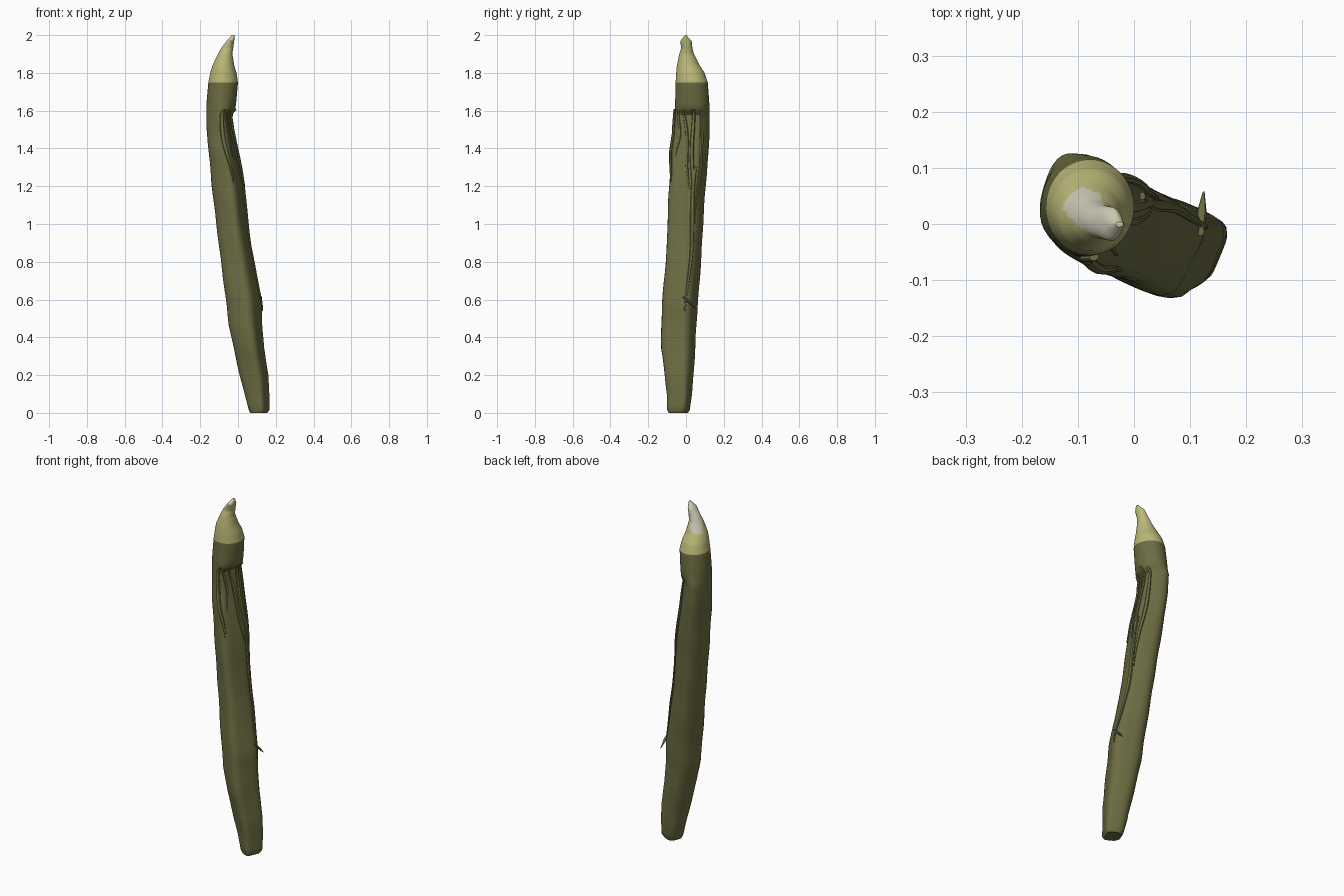
import bpy, bmesh, math
from mathutils import Vector

if "Cube" in bpy.data.objects:
    bpy.data.objects.remove(bpy.data.objects["Cube"])


def material(name, rgb):
    m = bpy.data.materials.new(name)
    m.diffuse_color = (*rgb, 1)
    m.use_nodes = True
    m.node_tree.nodes["Principled BSDF"].inputs["Base Color"].default_value = m.diffuse_color
    return m


olive = material("olive skin", (0.15, 0.15, 0.055))
pale = material("pale yellow green", (0.50, 0.48, 0.19))
ivory = material("ivory grey", (0.60, 0.58, 0.46))

# Body outline: z, x min, x max, y min, y max, boxiness of flat side
KEYS = [
    (0.00, 0.065, 0.155, -0.092, 0.010, 5), (0.015, 0.057, 0.166, -0.100, 0.020, 5),
    (0.10, 0.035, 0.166, -0.102, 0.032, 5), (0.20, 0.010, 0.163, -0.112, 0.040, 4.5),
    (0.34, -0.022, 0.138, -0.130, 0.050, 4), (0.47, -0.050, 0.128, -0.130, 0.056, 4),
    (0.57, -0.062, 0.123, -0.128, 0.062, 4), (0.70, -0.078, 0.100, -0.118, 0.072, 4),
    (0.87, -0.098, 0.066, -0.102, 0.083, 4), (1.05, -0.120, 0.040, -0.096, 0.094, 4),
    (1.21, -0.140, 0.026, -0.088, 0.106, 4), (1.38, -0.156, -0.005, -0.078, 0.120, 4),
    (1.50, -0.166, -0.028, -0.062, 0.124, 4), (1.58, -0.168, -0.040, -0.058, 0.126, 3.5),
    (1.61, -0.168, -0.014, -0.058, 0.125, 2.3), (1.66, -0.165, -0.008, -0.057, 0.122, 2),
    (1.75, -0.157, 0.000, -0.055, 0.115, 2), (1.80, -0.147, -0.008, -0.052, 0.098, 2),
    (1.84, -0.135, -0.020, -0.048, 0.073, 2), (1.90, -0.106, -0.030, -0.036, 0.042, 2),
    (1.93, -0.090, -0.026, -0.026, 0.034, 2), (1.97, -0.060, -0.020, -0.030, 0.030, 2),
    (1.99, -0.042, -0.017, -0.014, 0.010, 2), (2.00, -0.033, -0.019, -0.005, 0.004, 2),
]
SIDES = 40
TURN = -0.43  # the flat side faces right and a little forward


def raw(t, n):
    c, s = math.cos(t), math.sin(t)
    k = n if c > 0 else min(n, 2.6)
    r = (abs(c) ** k + abs(s) ** k) ** (-1 / k)
    u, v = c * r, s * r
    return (u * math.cos(TURN) - v * math.sin(TURN), u * math.sin(TURN) + v * math.cos(TURN))


def section(z, angles):
    for a, b in zip(KEYS, KEYS[1:]):
        if a[0] <= z <= b[0]:
            f = (z - a[0]) / (b[0] - a[0])
            _, x0, x1, y0, y1, n = [p + (q - p) * f for p, q in zip(a, b)]
            break
    ref = [raw(2 * math.pi * i / 64, n) for i in range(64)]
    lo = [min(p[i] for p in ref) for i in (0, 1)]
    hi = [max(p[i] for p in ref) for i in (0, 1)]
    out = []
    for t in angles:
        p = raw(t, n)
        # gentle uneven swelling of the dark shaft
        w = 0.002 * math.sin(17 * z + 2 * t) * math.sin(9 * z - t) if 0.1 < z < 1.5 else 0
        out.append(Vector((x0 + (x1 - x0) * (p[0] - lo[0]) / (hi[0] - lo[0]) + w * p[0],
                           y0 + (y1 - y0) * (p[1] - lo[1]) / (hi[1] - lo[1]) + w * p[1], z)))
    return out


def loft(name, rings, mats):
    bm = bmesh.new()
    vr = [[bm.verts.new(p) for p in r] for r in rings]
    n = len(rings[0])
    for a, b in zip(vr, vr[1:]):
        for i in range(n):
            j = (i + 1) % n
            bm.faces.new((a[i], a[j], b[j], b[i]))
    bm.faces.new(vr[0][::-1])
    bm.faces.new(vr[-1])
    bmesh.ops.recalc_face_normals(bm, faces=bm.faces)
    me = bpy.data.meshes.new(name)
    bm.to_mesh(me)
    bm.free()
    for m in mats:
        me.materials.append(m)
    ob = bpy.data.objects.new(name, me)
    bpy.context.collection.objects.link(ob)
    bpy.ops.object.select_all(action='DESELECT')
    ob.select_set(True)
    bpy.context.view_layer.objects.active = ob
    bpy.ops.object.shade_smooth_by_angle(angle=math.radians(40))
    return ob


# Curved shaft with its pointed tip
levels = []
for a, b in zip(KEYS, KEYS[1:]):
    steps = max(1, math.ceil((b[0] - a[0]) / (0.03 if a[0] < 1.75 else 0.01)))
    levels += [a[0] + (b[0] - a[0]) * i / steps for i in range(steps)]
levels.append(2.0)
ring_angles = [2 * math.pi * i / SIDES for i in range(SIDES)]
shaft = loft("shaft", [section(z, ring_angles) for z in levels], [olive, pale, ivory])

# Tip is pale; the upper slope of the point is ivory
for f in shaft.data.polygons:
    c = f.center
    if c.z > 1.75:
        f.material_index = 1
    dx, dy = c.x + 0.072, c.y - 0.02
    along, across = dx * 0.83 - dy * 0.55, dx * 0.55 + dy * 0.83
    if c.z > 1.85 and (along / 0.066) ** 2 + (across / 0.034) ** 2 < 1 and f.normal.x < 0.3:
        f.material_index = 2


# Torn strips lying on the flat side below the overhang
def strip(name, t0, t1, z0, z1, width, lift=0.003):
    rings, n = [], 26
    for i in range(n + 1):
        f = i / n
        z = z0 + (z1 - z0) * f
        t = t0 + (t1 - t0) * f + 0.06 * math.sin(7 * f + t0 * 5)
        p, q = section(z, [t - 0.03, t + 0.03])
        tang = (q - p).normalized()
        out = Vector((tang.y, -tang.x, 0))
        mid = (p + q) / 2 + out * lift
        w = width * (0.25 + 0.75 * math.sin(math.pi * (0.2 + 0.78 * f)))
        rings.append([mid + tang * (w * math.cos(a)) + out * (w * 0.8 * math.sin(a))
                      for a in [math.pi * k / 4 for k in range(8)]])
    loft(name, rings, [olive])


strip("front_strip", -0.95, -0.75, 1.61, 1.22, 0.012)
strip("inner_strip", -0.45, -0.40, 1.60, 1.36, 0.008)
strip("middle_strip", -0.15, 0.55, 1.60, 1.18, 0.009)
strip("back_strip", 0.45, 0.70, 1.61, 1.05, 0.011)
strip("side_strip", 0.95, 0.95, 1.60, 1.00, 0.010)
strip("long_edge_flap", 0.75, 0.72, 1.30, 0.54, 0.011)

# Small torn spike at the end of the long flap
base = section(0.60, [0.72])[0]
tip = Vector((0.124, 0.056, 0.545))
loft("flap_spike", [[base.lerp(tip, f) + Vector((r * math.cos(a), r * math.sin(a), 0))
                     for a in [math.pi * k / 4 for k in range(8)]]
                    for f, r in ((-0.3, 0.008), (0.3, 0.009), (1, 0.002))], [olive])
